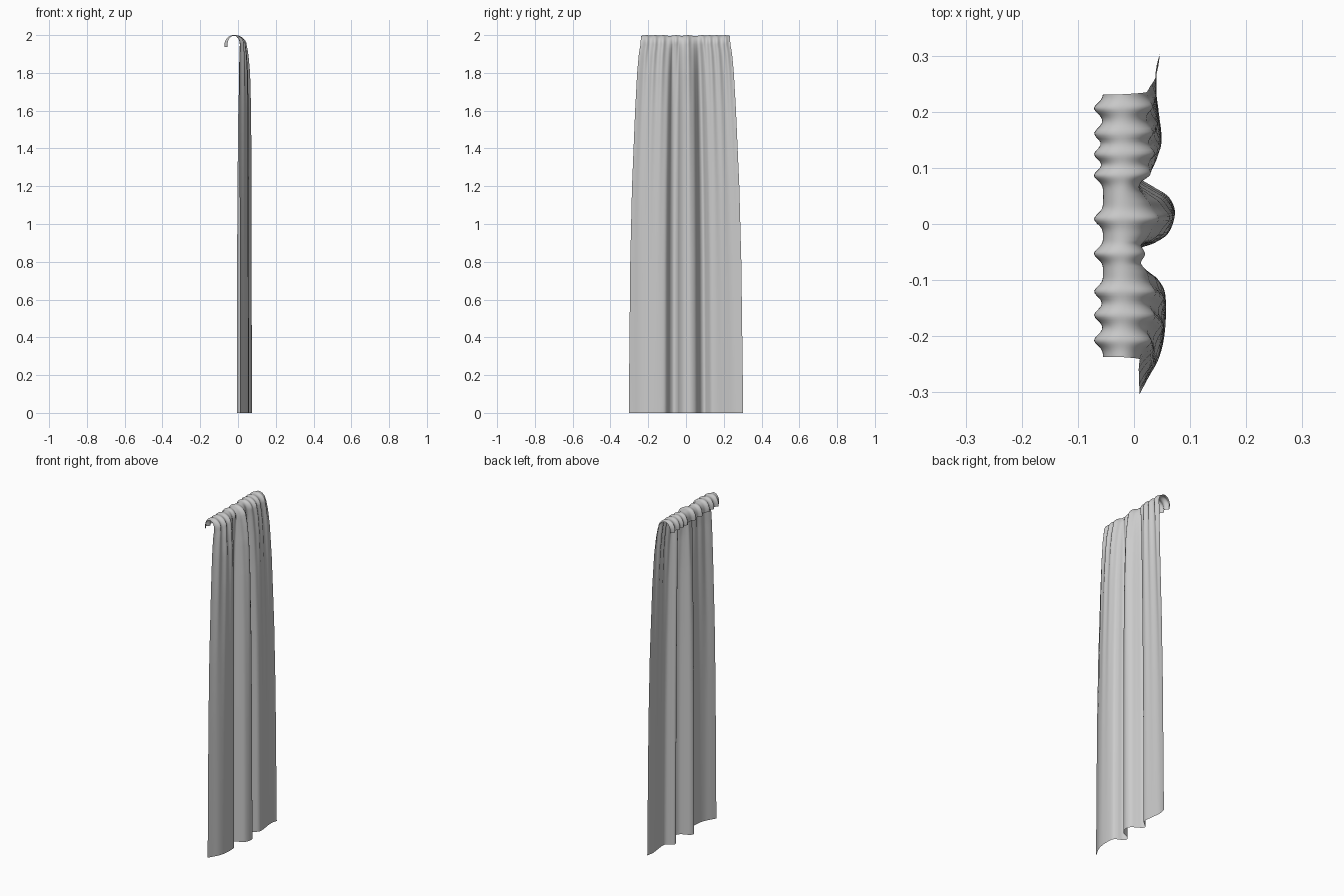
import bpy, math

if "Cube" in bpy.data.objects:
    bpy.data.objects.remove(bpy.data.objects["Cube"])

# Hem cross-section as (y, x) seen from above
HEM = [(-.303, .010), (-.275, .025), (-.24, .044), (-.20, .054), (-.15, .057),
       (-.115, .053), (-.098, .035), (-.085, .008), (-.065, -.006), (-.045, .008),
       (-.033, .038), (-.015, .062), (.02, .073), (.048, .062), (.066, .035),
       (.082, .010), (.10, .004), (.115, .022), (.132, .043), (.155, .049),
       (.20, .044), (.25, .038), (.28, .040), (.303, .046)]
# Gather ridges along the rail (y)
RIDGES = [-.205, -.16, -.118, -.05, .012, .09, .128, .165, .21]
# Height: half width, strength of the hem folds, strength of the gathers
SHAPE = [(0, .303, 1, 0), (.8, .294, .98, .1), (1.2, .284, .95, .25), (1.6, .267, .86, .5),
         (1.8, .256, .72, .8), (1.9, .247, .52, 1), (1.95, .238, .35, 1)]


def spline(pts, steps):
    out = []
    n = len(pts)
    for i in range(n - 1):
        a, b, c, d = (pts[max(0, min(n - 1, i + k))] for k in (-1, 0, 1, 2))
        for s in range(steps):
            t = s / steps
            out.append(tuple(.5 * (2 * q + (r - p) * t + (2 * p - 5 * q + 4 * r - w) * t * t
                                   + (3 * q - p - 3 * r + w) * t ** 3)
                             for p, q, r, w in zip(a, b, c, d)))
    return out + [pts[-1]]


def shape_at(z):
    for a, b in zip(SHAPE, SHAPE[1:]):
        if z <= b[0]:
            t = (z - a[0]) / (b[0] - a[0])
            return [p + (q - p) * t for p, q in zip(a[1:], b[1:])]
    return SHAPE[-1][1:]


def gather(y):
    return sum(.019 * math.exp(-((y - r) / .013) ** 2) for r in RIDGES) - .007


hem = spline(HEM, 7)
rows = []
# Hanging cloth
for z in [1.6 * i / 24 for i in range(24)] + [1.6 + .35 * i / 16 for i in range(17)]:
    half, fold, g = shape_at(z)
    row = []
    for y, x in hem:
        yt = y * .235 / .303
        row.append((.018 + fold * (x - .018) + g * .7 * gather(yt), y * half / .303 - .003 * z / 2, z))
    rows.append(row)
# Header rolled over the rail
for i in range(1, 19):
    a = math.pi * i / 17
    fold = .35 * max(0, 1 - i / 9)
    half = .238 - .004 * min(1, i / 9)
    row = []
    for y, x in hem:
        g = gather(y * .235 / .303) * (.25 + .6 * abs(math.cos(a)))
        c, s = math.cos(a), math.sin(a)
        if i == 18:
            px, pz = -.061 - g, 1.937
        else:
            px = -.0215 + (.0395 + g) * c + fold * (x - .018)
            pz = 1.95 + (.048 + .6 * g) * s
        row.append((px, y * half / .303 - .003, pz))
    rows.append(row)

# Curtain sheet
n = len(hem)
verts = [v for r in rows for v in r]
faces = [(j * n + i, j * n + i + 1, (j + 1) * n + i + 1, (j + 1) * n + i)
         for j in range(len(rows) - 1) for i in range(n - 1)]
mesh = bpy.data.meshes.new("curtain")
mesh.from_pydata(verts, [], faces)
mesh.polygons.foreach_set("use_smooth", [True] * len(faces))
mesh.update()
curtain = bpy.data.objects.new("curtain", mesh)
bpy.context.collection.objects.link(curtain)
